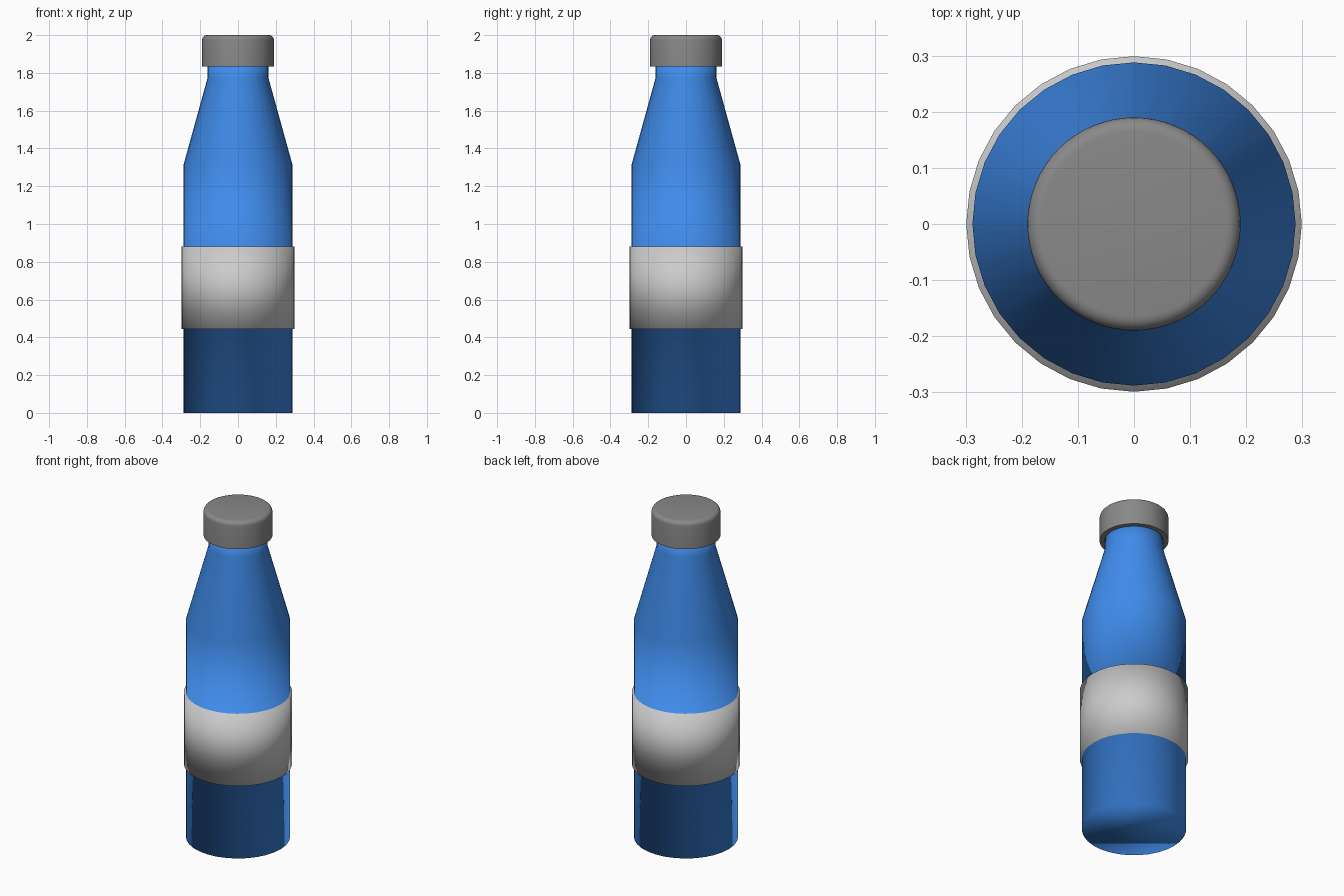
import bpy, bmesh, math

if "Cube" in bpy.data.objects:
    bpy.data.objects.remove(bpy.data.objects["Cube"])


def material(name, rgb):
    mat = bpy.data.materials.new(name)
    mat.diffuse_color = (*rgb, 1.0)
    mat.use_nodes = True
    mat.node_tree.nodes["Principled BSDF"].inputs["Base Color"].default_value = mat.diffuse_color
    return mat


def lathe(name, profile, sides, mats, band=()):
    """Revolve (radius, z) points; wall rows listed in band use the second material."""
    bm = bmesh.new()
    rings = []
    for r, z in profile:
        rings.append([bm.verts.new((r * math.cos(2 * math.pi * i / sides),
                                    r * math.sin(2 * math.pi * i / sides), z))
                      for i in range(sides)])
    for row, (low, high) in enumerate(zip(rings, rings[1:])):
        for i in range(sides):
            j = (i + 1) % sides
            face = bm.faces.new((low[i], low[j], high[j], high[i]))
            face.material_index = 1 if row in band else 0
    bm.faces.new(rings[0][::-1])
    bm.faces.new(rings[-1])
    for face in bm.faces:
        face.smooth = True
    mesh = bpy.data.meshes.new(name)
    bm.to_mesh(mesh)
    bm.free()
    for mat in mats:
        mesh.materials.append(mat)
    obj = bpy.data.objects.new(name, mesh)
    bpy.context.collection.objects.link(obj)
    return obj


blue = material("blue", (0.05, 0.26, 0.83))
label_grey = material("label_grey", (0.56, 0.56, 0.56))
cap_grey = material("cap_grey", (0.25, 0.25, 0.25))

# Bottle body with the raised label band, softly shaded throughout
lathe("bottle_body",
      [(0.288, 0), (0.288, 0.445), (0.299, 0.445), (0.299, 0.88),
       (0.288, 0.88), (0.288, 1.315), (0.162, 1.77), (0.162, 1.86)],
      32, [blue, label_grey], band=(1, 2, 3))

# Cap with a rounded top edge
radius, top, fillet, steps = 0.19, 2.0, 0.025, 5
rim = [(radius - fillet + fillet * math.cos(a), top - fillet + fillet * math.sin(a))
       for a in (math.pi / 2 * k / steps for k in range(steps + 1))]
cap = lathe("cap", [(radius, 1.835)] + rim, 64, [cap_grey])
bpy.context.view_layer.objects.active = cap
cap.select_set(True)
bpy.ops.object.shade_smooth_by_angle(angle=math.radians(35))
